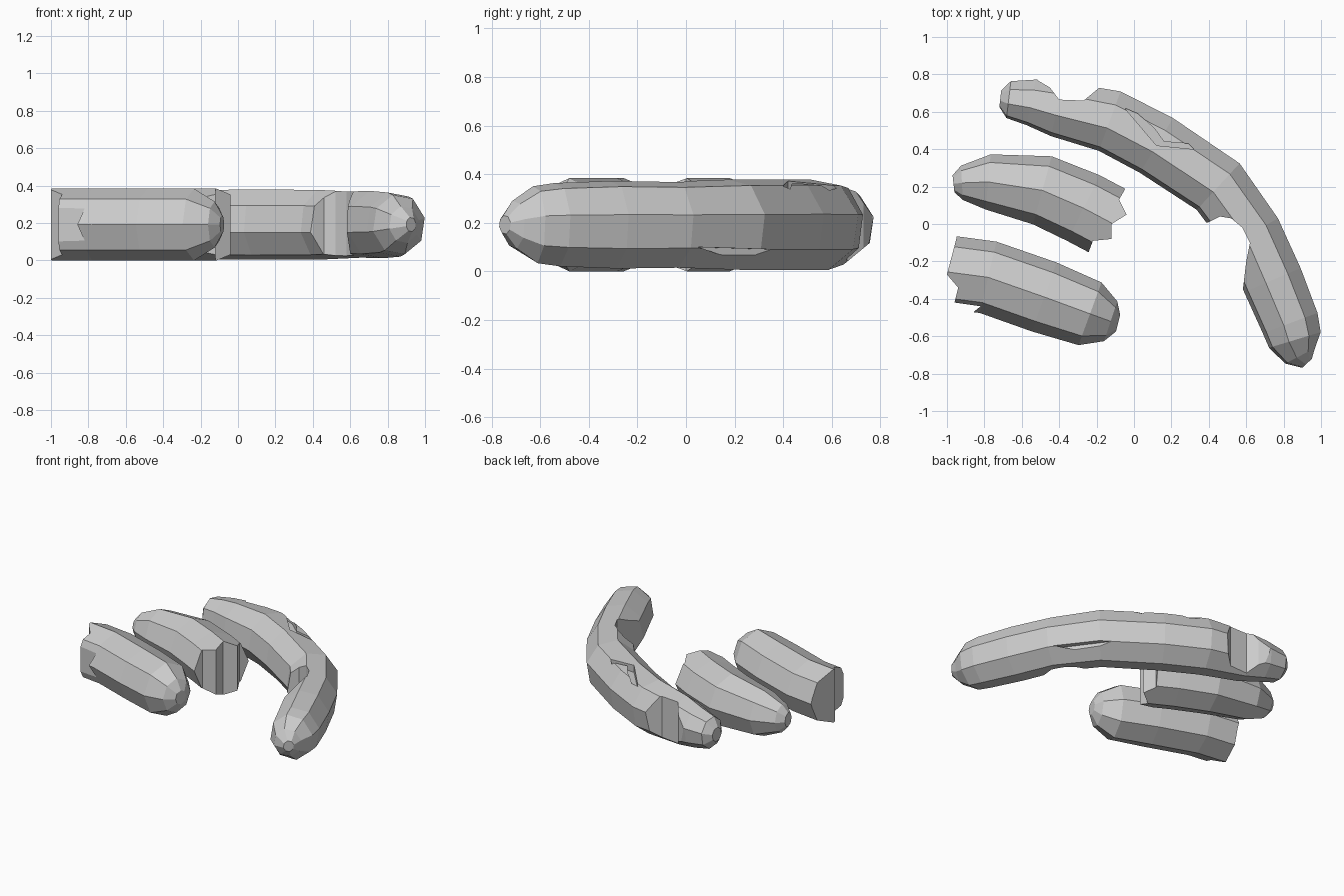
import bpy, bmesh, math
from mathutils import Vector

cube = bpy.data.objects.get("Cube")
if cube:
    bpy.data.objects.remove(cube, do_unlink=True)

grey = bpy.data.materials.new("plain_grey")
grey.use_nodes = True
COLOUR = (0.6, 0.6, 0.6, 1)
grey.diffuse_color = COLOUR
grey.node_tree.nodes["Principled BSDF"].inputs["Base Color"].default_value = COLOUR

SIDES = 8
MID_Z = 0.192


def finish(name, bm):
    bmesh.ops.recalc_face_normals(bm, faces=bm.faces)
    mesh = bpy.data.meshes.new(name)
    bm.to_mesh(mesh)
    bm.free()
    mesh.materials.append(grey)
    obj = bpy.data.objects.new(name, mesh)
    bpy.context.collection.objects.link(obj)
    return obj


def sausage(name, path, roll=0):
    """Octagonal tube along (x, y, half width), rolled about its path in degrees."""
    bm = bmesh.new()
    rings = []
    for i, (x, y, r) in enumerate(path):
        a, b = path[max(i - 1, 0)], path[min(i + 1, len(path) - 1)]
        along = Vector((b[0] - a[0], b[1] - a[1], 0)).normalized()
        side = Vector((-along.y, along.x, 0))
        tall = min(MID_Z, r * 1.12)
        ring = []
        for k in range(SIDES):
            t = math.radians(roll) + k * math.tau / SIDES
            p = Vector((x, y, MID_Z)) + side * r * 1.02 * math.cos(t)
            p.z += tall * math.sin(t)
            ring.append(bm.verts.new(p))
        rings.append(ring)
    for lo, hi in zip(rings, rings[1:]):
        for k in range(SIDES):
            n = (k + 1) % SIDES
            bm.faces.new((lo[k], lo[n], hi[n], hi[k]))
    bm.faces.new(rings[0])
    bm.faces.new(rings[-1])
    return finish(name, bm)


def cut(target, outline, push=(0, 0, 0.6)):
    """Remove the prism made by pushing a flat outline along a vector."""
    bm = bmesh.new()
    face = bm.faces.new([bm.verts.new(p) for p in outline])
    out = bmesh.ops.extrude_face_region(bm, geom=[face], use_keep_orig=True)
    bmesh.ops.translate(bm, vec=push,
                        verts=[v for v in out["geom"] if isinstance(v, bmesh.types.BMVert)])
    cutter = finish("cutter", bm)
    cutter.hide_render = True
    mod = target.modifiers.new("bite", 'BOOLEAN')
    mod.operation = 'DIFFERENCE'
    mod.solver = 'EXACT'
    mod.object = cutter
    bpy.context.view_layer.objects.active = target
    bpy.ops.object.modifier_apply(modifier=mod.name)
    bpy.data.objects.remove(cutter, do_unlink=True)


def flat(points, z=-0.1):
    return [(x, y, z) for x, y in points]


# Long curved sausage, whole at both ends
long_sausage = sausage("long_sausage", [
    (-0.715, 0.67, 0.045), (-0.67, 0.665, 0.1), (-0.55, 0.65, 0.125),
    (-0.41, 0.615, 0.15), (-0.13, 0.55, 0.17), (0.12, 0.42, 0.172),
    (0.45, 0.2, 0.17), (0.63, -0.05, 0.162), (0.74, -0.3, 0.165),
    (0.835, -0.53, 0.157), (0.86, -0.62, 0.145), (0.888, -0.705, 0.09),
    (0.925, -0.745, 0.035)], roll=13)

# Bite on the inside of the bend
cut(long_sausage, flat([(0.36, 0.0), (0.4, 0.01), (0.46, 0.04), (0.52, 0.03), (0.58, -0.02),
                        (0.62, -0.1), (0.6, -0.2), (0.58, -0.37), (0.4, -0.4)]))
# Bite on the back near the left tip
cut(long_sausage, flat([(-0.6, 0.86), (-0.51, 0.765), (-0.45, 0.73), (-0.4, 0.665),
                        (-0.27, 0.66), (-0.22, 0.7), (-0.1, 0.8), (-0.1, 0.9)]))
# Bent gash on top
cut(long_sausage, flat([(-0.05, 0.62), (0.02, 0.59), (0.11, 0.51), (0.16, 0.44),
                        (0.29, 0.43), (0.32, 0.4), (0.12, 0.42)], 0.32))
# Low gash on the outer side
cut(long_sausage, [(0.70, 0.03, 0.1), (0.48, 0.36, 0.09), (0.53, 0.29, 0.03),
                   (0.6, 0.19, 0.055)], (0.25, 0.15, 0))

# Middle half, torn off jaggedly at its +x end
middle_half = sausage("middle_half_sausage", [
    (-0.965, 0.215, 0.045), (-0.92, 0.22, 0.09), (-0.78, 0.225, 0.145),
    (-0.49, 0.18, 0.185), (-0.27, 0.085, 0.192), (0.06, -0.09, 0.192)])
cut(middle_half, flat([(-0.04, 0.2), (-0.08, 0.13), (-0.04, 0.05), (-0.12, 0.0),
                       (-0.12, -0.08), (-0.22, -0.09), (-0.25, -0.17), (-0.25, -0.4),
                       (0.4, -0.4), (0.4, 0.4), (-0.04, 0.4)]))

# Front half, torn off jaggedly at its -x end
front_half = sausage("front_half_sausage", [
    (-0.085, -0.53, 0.045), (-0.125, -0.52, 0.11), (-0.235, -0.48, 0.175),
    (-0.48, -0.39, 0.192), (-0.78, -0.285, 0.192), (-1.12, -0.24, 0.192)])
cut(front_half, flat([(-0.95, 0.1), (-0.95, -0.08), (-1.0, -0.27), (-0.94, -0.34),
                      (-0.96, -0.42), (-0.82, -0.44), (-0.87, -0.48), (-0.78, -0.49),
                      (-0.78, -0.8), (-1.3, -0.8), (-1.3, 0.1)]))
